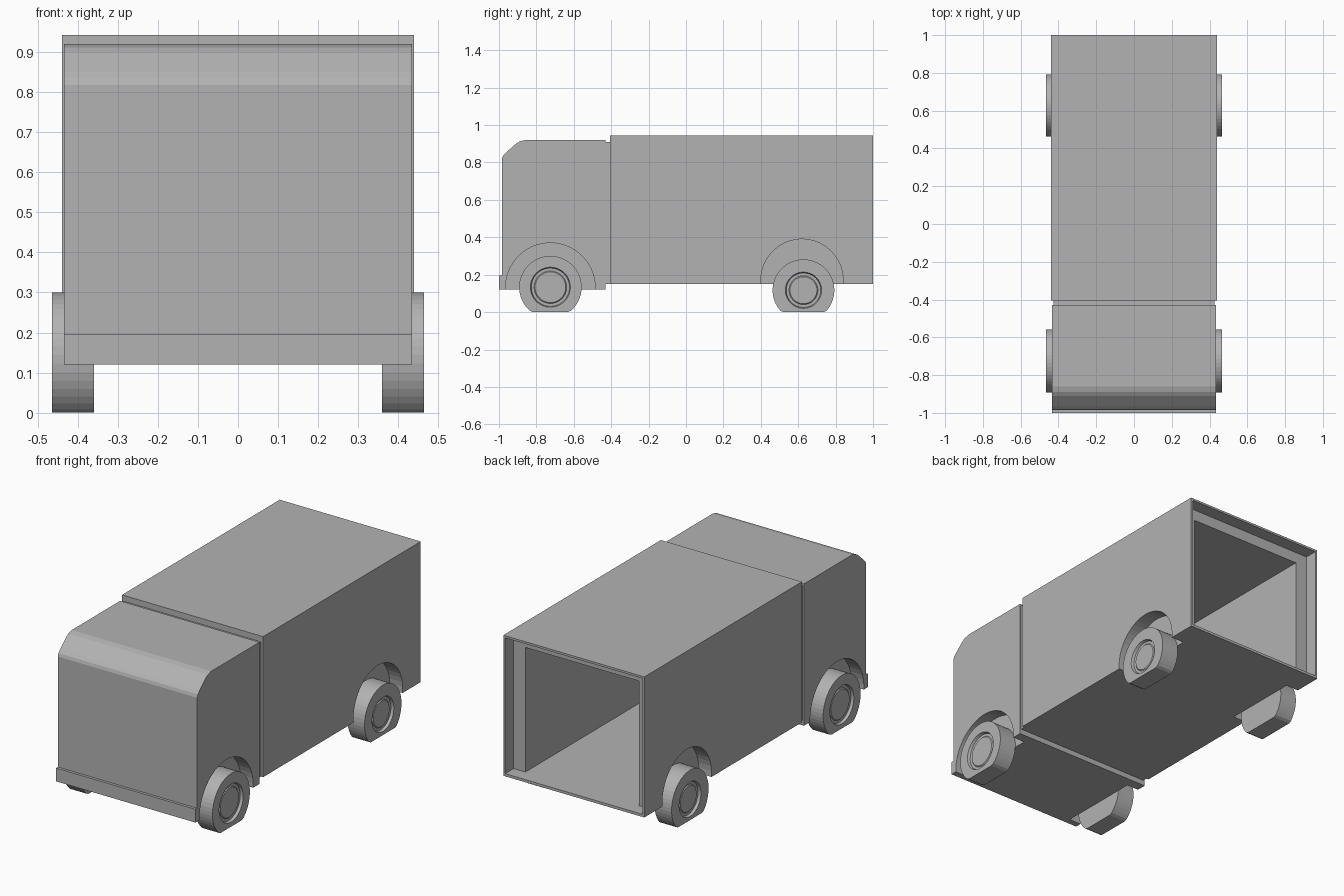
import bpy, bmesh, math

old = bpy.data.objects.get("Cube")
if old:
    bpy.data.objects.remove(old, do_unlink=True)

GREY = (0.45, 0.45, 0.45, 1)
grey = bpy.data.materials.new("plain_grey")
grey.use_nodes = True
grey.diffuse_color = GREY
grey.node_tree.nodes["Principled BSDF"].inputs["Base Color"].default_value = GREY


def finish(name, bm):
    """Turn a bmesh into a grey, flat shaded object."""
    bmesh.ops.recalc_face_normals(bm, faces=bm.faces[:])
    mesh = bpy.data.meshes.new(name)
    bm.to_mesh(mesh)
    bm.free()
    mesh.materials.append(grey)
    obj = bpy.data.objects.new(name, mesh)
    bpy.context.collection.objects.link(obj)
    return obj


def extrude(name, profile, x0, x1):
    """Sweep a (y, z) outline along x."""
    bm = bmesh.new()
    face = bm.faces.new([bm.verts.new((x0, y, z)) for y, z in profile])
    new = bmesh.ops.extrude_face_region(bm, geom=[face])["geom"]
    verts = [v for v in new if isinstance(v, bmesh.types.BMVert)]
    bmesh.ops.translate(bm, verts=verts, vec=(x1 - x0, 0, 0))
    return finish(name, bm)


def block(name, half_x, y0, y1, z0, z1):
    return extrude(name, [(y0, z0), (y1, z0), (y1, z1), (y0, z1)], -half_x, half_x)


def circle(y, z, r, count):
    turn = [2 * math.pi * (i + 0.5) / count for i in range(count)]
    return [(y + r * math.cos(a), z + r * math.sin(a)) for a in turn]


def cut(obj, cutter):
    """Subtract the cutter, then discard it."""
    cutter.hide_render = True
    mod = obj.modifiers.new("cut", 'BOOLEAN')
    mod.operation = 'DIFFERENCE'
    mod.solver = 'EXACT'
    mod.object = cutter
    bpy.context.view_layer.objects.active = obj
    bpy.ops.object.modifier_apply(modifier=mod.name)
    bpy.data.objects.remove(cutter, do_unlink=True)


def wheel(name, side, y, z, r, hub):
    """Lathe a tyre with a recessed hub ring, flattened on the ground."""
    rings = [(0.36, r), (0.465, r), (0.465, hub), (0.45, hub - 0.005),
             (0.45, hub - 0.02), (0.455, hub - 0.025)]
    bm = bmesh.new()
    loops = [[bm.verts.new((side * x, py, max(pz, 0)))
              for py, pz in circle(y, z, radius, 48)] for x, radius in rings]
    for a, b in zip(loops, loops[1:]):
        for i in range(48):
            j = (i + 1) % 48
            bm.faces.new((a[i], a[j], b[j], b[i]))
    bm.faces.new(loops[0])
    bm.faces.new(loops[-1])
    bmesh.ops.dissolve_degenerate(bm, dist=0.0001, edges=bm.edges[:])
    return finish(name, bm)


# Cab with a rounded brow above the front
cab = extrude("cab", [(-0.985, 0.12), (-0.43, 0.12), (-0.43, 0.92), (-0.86, 0.92),
                      (-0.89, 0.912), (-0.91, 0.9), (-0.965, 0.85),
                      (-0.979, 0.835), (-0.985, 0.818)], -0.435, 0.435)
block("front_bumper", 0.435, -1.0, -0.985, 0.12, 0.195)
block("cab_joint", 0.427, -0.43, -0.405, 0.15, 0.91)

# Hollow cargo body, open at the back with a stepped door frame
cargo = block("cargo_body", 0.44, -0.405, 1.0, 0.15, 0.943)
cut(cargo, block("hold_cutter", 0.355, -0.35, 1.1, 0.165, 0.868))
cut(cargo, block("frame_cutter", 0.428, 0.925, 1.1, 0.165, 0.931))

# Wheel arches and wheels on both sides
for side, label in ((1, "left"), (-1, "right")):
    for body, y, z, r in ((cab, -0.725, 0.13, 0.24), (cargo, 0.62, 0.17, 0.22)):
        cut(body, extrude("arch_cutter", circle(y, z, r, 48), side * 0.36, side * 0.6))
    wheel("front_wheel_" + label, side, -0.725, 0.133, 0.167, 0.107)
    wheel("rear_wheel_" + label, side, 0.628, 0.117, 0.165, 0.097)
